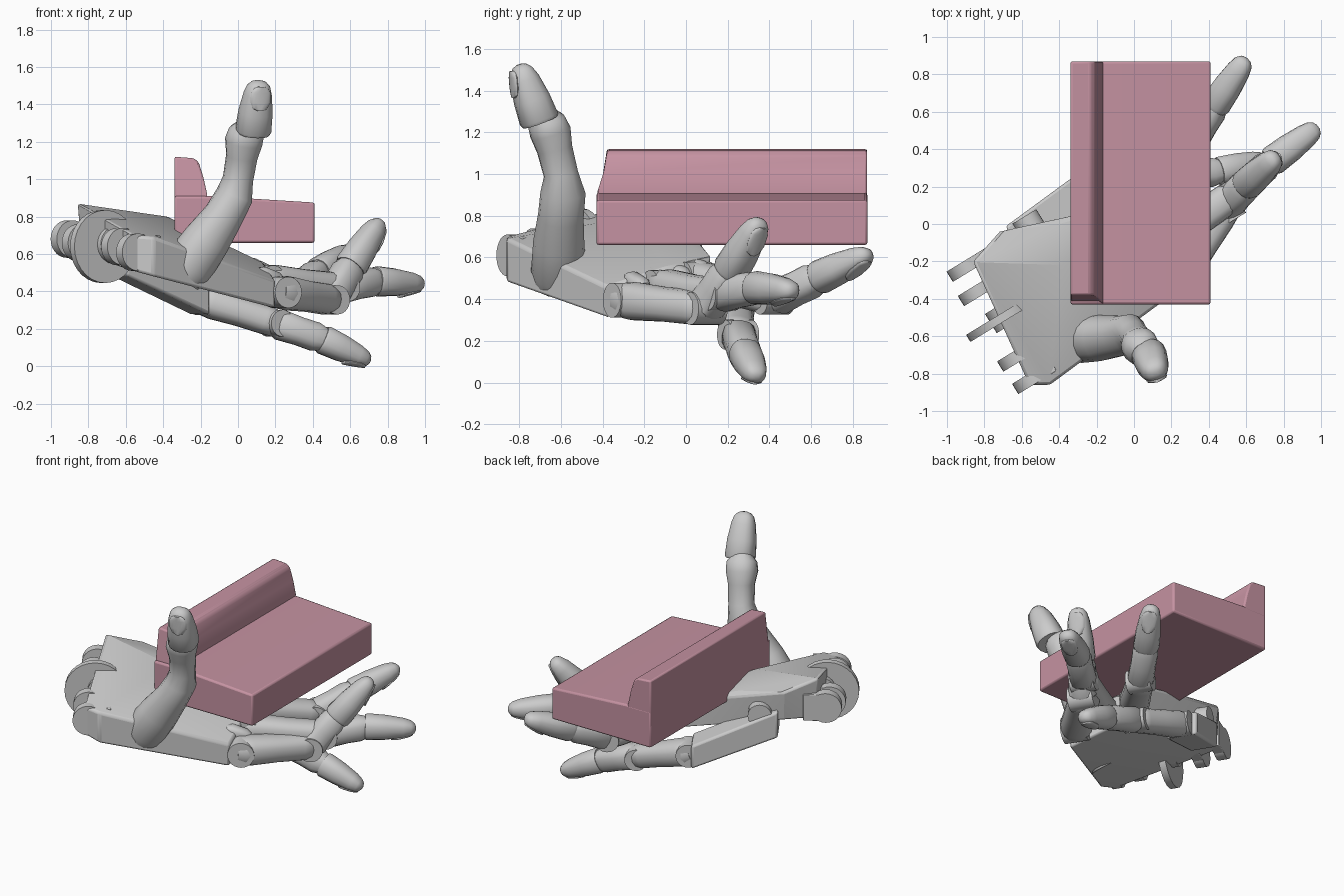
import bpy, bmesh, math
from mathutils import Vector as V

if "Cube" in bpy.data.objects:
    bpy.data.objects.remove(bpy.data.objects["Cube"])

LAT = V((.52, -.85, 0)).normalized()      # across the palm, towards the thumb
FWD = V((.85, .52, 0)).normalized()       # along the palm, towards the fingers


def finish(name, bm, bevel=0, angle=35, mat=None):
    bmesh.ops.recalc_face_normals(bm, faces=bm.faces[:])
    me = bpy.data.meshes.new(name)
    bm.to_mesh(me)
    bm.free()
    ob = bpy.data.objects.new(name, me)
    bpy.context.collection.objects.link(ob)
    if mat:
        me.materials.append(mat)
    bpy.ops.object.select_all(action='DESELECT')
    ob.select_set(True)
    bpy.context.view_layer.objects.active = ob
    bpy.ops.object.shade_smooth_by_angle(angle=math.radians(angle))
    if bevel:
        m = ob.modifiers.new("bevel", 'BEVEL')
        m.width, m.segments, m.limit_method = bevel, 2, 'ANGLE'
    return ob


def hull(name, pts, bevel=.015):
    bm = bmesh.new()
    for p in pts:
        bm.verts.new(p)
    bmesh.ops.convex_hull(bm, input=bm.verts[:])
    bmesh.ops.delete(bm, geom=[v for v in bm.verts if not v.link_faces], context='VERTS')
    bmesh.ops.dissolve_limit(bm, angle_limit=.02, verts=bm.verts[:], edges=bm.edges[:])
    return finish(name, bm, bevel, 25)


def skin(name, stations, side, power=1.0, n=16):
    """Tube through (point, half width, half height) stations."""
    bm = bmesh.new()
    rings = []
    pts = [V(s[0]) for s in stations]
    for i, (p, rw, rh) in enumerate(stations):
        ax = (pts[min(i + 1, len(pts) - 1)] - pts[max(i - 1, 0)]).normalized()
        s = (side - ax * side.dot(ax)).normalized()
        u = ax.cross(s)
        ring = []
        for k in range(n):
            c, d = math.cos(math.tau * k / n), math.sin(math.tau * k / n)
            c, d = [math.copysign(abs(q) ** power, q) for q in (c, d)]
            ring.append(bm.verts.new(V(p) + s * c * rw + u * d * rh))
        rings.append(ring)
    for a, b in zip(rings, rings[1:]):
        for k in range(n):
            bm.faces.new((a[k], a[(k + 1) % n], b[(k + 1) % n], b[k]))
    bm.faces.new(rings[0])
    bm.faces.new(rings[-1])
    return finish(name, bm)


def limb(name, a, b, profile, side, power=.8):
    a, b = V(a), V(b)
    return skin(name, [(a.lerp(b, t), w, h) for t, w, h in profile], side, power)


def disc(name, c, axis, r, half):
    c, axis = V(c), axis.normalized()
    return skin(name, [(c - axis * half, r, r), (c + axis * half, r, r)], V((0, 0, 1)), n=28)


def fingertip(name, a, b, r, side):
    """Rounded end joint with a nail on the back."""
    prof = [(0, .95, .95), (.05, 1.03, 1.02), (.4, .98, .94), (.75, .82, .75),
            (.9, .67, .57), (.97, .45, .38), (1, .18, .15)]
    limb(name, a, b, [(t, w * r, h * r) for t, w, h in prof], side, .85)
    a, b = V(a), V(b)
    ax = (b - a).normalized()
    s = (side - ax * side.dot(ax)).normalized()
    back = ax.cross(s)
    c = a.lerp(b, .73) + back * r * .64
    tilt = (ax - back * .28).normalized()
    ln = (b - a).length * .22
    skin(name + "_nail", [(c + tilt * ln * q, w * r, .17 * r) for q, w in
         ((-1, .2), (-.85, .42), (-.3, .62), (.5, .6), (.85, .42), (1, .2))], s)


def finger(name, joints, r, side=LAT):
    m, p, d, t = [V(j) for j in joints]
    disc(name + "_knuckle", m, side, r * .88, r * .8)
    limb(name + "_base", m, p, [(-.1, .7*r, .7*r), (0, .95*r, .9*r), (.12, 1.05*r, .97*r),
         (.5, .98*r, .88*r), (.85, .95*r, .88*r), (.97, .9*r, .85*r), (1.05, .6*r, .6*r)], side)
    disc(name + "_hinge", p, side, r * .82, r * .86)
    limb(name + "_middle", p, d, [(-.1, .6*r, .65*r), (.1, .93*r, .95*r), (.5, .88*r, .88*r),
         (.85, .9*r, .9*r), (1.05, .72*r, .72*r)], side)
    fingertip(name + "_tip", d, t, r * .88, side)


# Palm with its wrist end
hull("palm", [(-.56, -.86, .51), (-.45, -.86, .48), (-.56, -.86, .70), (-.45, -.86, .69),
              (-.86, -.20, .87), (-.84, -.20, .60), (-.72, -.04, .80), (-.70, -.06, .60),
              (-.36, -.78, .62), (-.38, -.22, .80), (-.40, 0, .74), (-.36, -.78, .47),
              (.20, -.38, .31), (.20, -.38, .46), (.14, -.10, .55), (.02, .12, .60),
              (.02, .12, .42)])

# Outer side beam carrying the little finger
ends = [(V((-.64, -.09, .575)), .09, .09), (V((-.20, .22, .355)), .10, .08)]
hull("side_beam", [c + LAT * w * i + V((0, 0, h * j)) for c, w, h in ends
                   for i in (-1, 1) for j in (-1, 1)])
disc("side_beam_pivot", (-.55, -.02, .63), LAT, .075, .07)

# Wrist discs and lugs
disc("wrist_wheel", (-.72, -.51, .64), LAT, .195, .022)
disc("wrist_hub", (-.68, -.48, .65), LAT, .10, .06)
for i, (x, y, z) in enumerate([(-.90, -.23, .68), (-.84, -.36, .66),
                               (-.63, -.71, .64), (-.55, -.83, .61)]):
    c = V((x, y, z))
    disc("wrist_lug_%d" % i, c, LAT, .10, .032)
    hull("wrist_arm_%d" % i, [c + FWD * f + LAT * .032 * s + V((0, 0, h))
         for f in (0, .14) for s in (-1, 1) for h in (-.09, .09)], .004)

# Four fingers
finger("index_finger", [(.23, -.29, .395), (.49, .09, .355), (.60, .21, .53), (.76, .36, .78)], .095)
finger("middle_finger", [(.15, -.11, .46), (.55, .17, .42), (.73, .33, .455), (.985, .52, .44)], .09)
finger("ring_finger", [(.04, .05, .50), (.30, .42, .40), (.43, .63, .50), (.60, .885, .62)], .09)
finger("little_finger", [(-.18, .23, .35), (.20, .25, .23), (.45, .28, .145), (.705, .34, .025)], .087)

# Small tendon guides above the knuckles
for i in range(4):
    c = V((.16, -.24, .50)).lerp(V((.03, .06, .57)), i / 3)
    limb("tendon_guide_%d" % i, c - FWD * .07, c + FWD * .08 - V((0, 0, .05)),
         [(0, .03, .03), (.2, .045, .045), (.8, .045, .045), (1, .03, .03)], LAT)

# Upright thumb
TH = V((-1, -.3, 0)).normalized()
skin("thumb_base", [((-.31, -.61, .47), .11, .11), ((-.27, -.61, .53), .135, .13),
                    ((-.17, -.61, .67), .125, .12), ((-.08, -.60, .80), .105, .108),
                    ((-.02, -.59, .91), .098, .108), ((.0, -.60, 1.0), .08, .082),
                    ((.02, -.63, 1.12), .083, .085), ((.03, -.65, 1.2), .10, .098),
                    ((.045, -.67, 1.25), .095, .09), ((.055, -.69, 1.29), .06, .06)], TH, .9)
fingertip("thumb_tip", (.08, -.70, 1.25), (.115, -.80, 1.525), .092, TH)
hull("thumb_mount", [(-.47, -.74, .69), (-.46, -.50, .75), (-.24, -.72, .58), (-.22, -.50, .62),
                     (-.45, -.74, .52), (-.45, -.50, .52), (-.2, -.70, .46), (-.2, -.5, .46)], .02)

# Bench lying on the hand: profile extruded along y
pink = bpy.data.materials.new("dusty_pink")
pink.diffuse_color = (.56, .29, .36, 1)
pink.use_nodes = True
pink.node_tree.nodes["Principled BSDF"].inputs["Base Color"].default_value = pink.diffuse_color


def extrude(name, prof, y0, y1, bevel, lean=0):
    bm = bmesh.new()
    a = [bm.verts.new((x, y0 + (lean * min(1, (z - .93) / .12) if z > .93 else 0), z)) for x, z in prof]
    b = [bm.verts.new((x, y1, z)) for x, z in prof]
    bm.faces.new(a)
    bm.faces.new(b)
    for i in range(len(a)):
        j = (i + 1) % len(a)
        bm.faces.new((a[i], a[j], b[j], b[i]))
    return finish(name, bm, bevel, 35, pink)


extrude("bench_seat", [(-.34, .66), (.41, .66), (.41, .875), (-.15, .91), (-.34, .91)], -.43, .87, .012)
extrude("bench_backrest", [(-.34, .80), (-.17, .80), (-.165, .92), (-.185, 1.01), (-.21, 1.09),
                           (-.235, 1.112), (-.34, 1.12)], -.429, .869, .01, .05)
